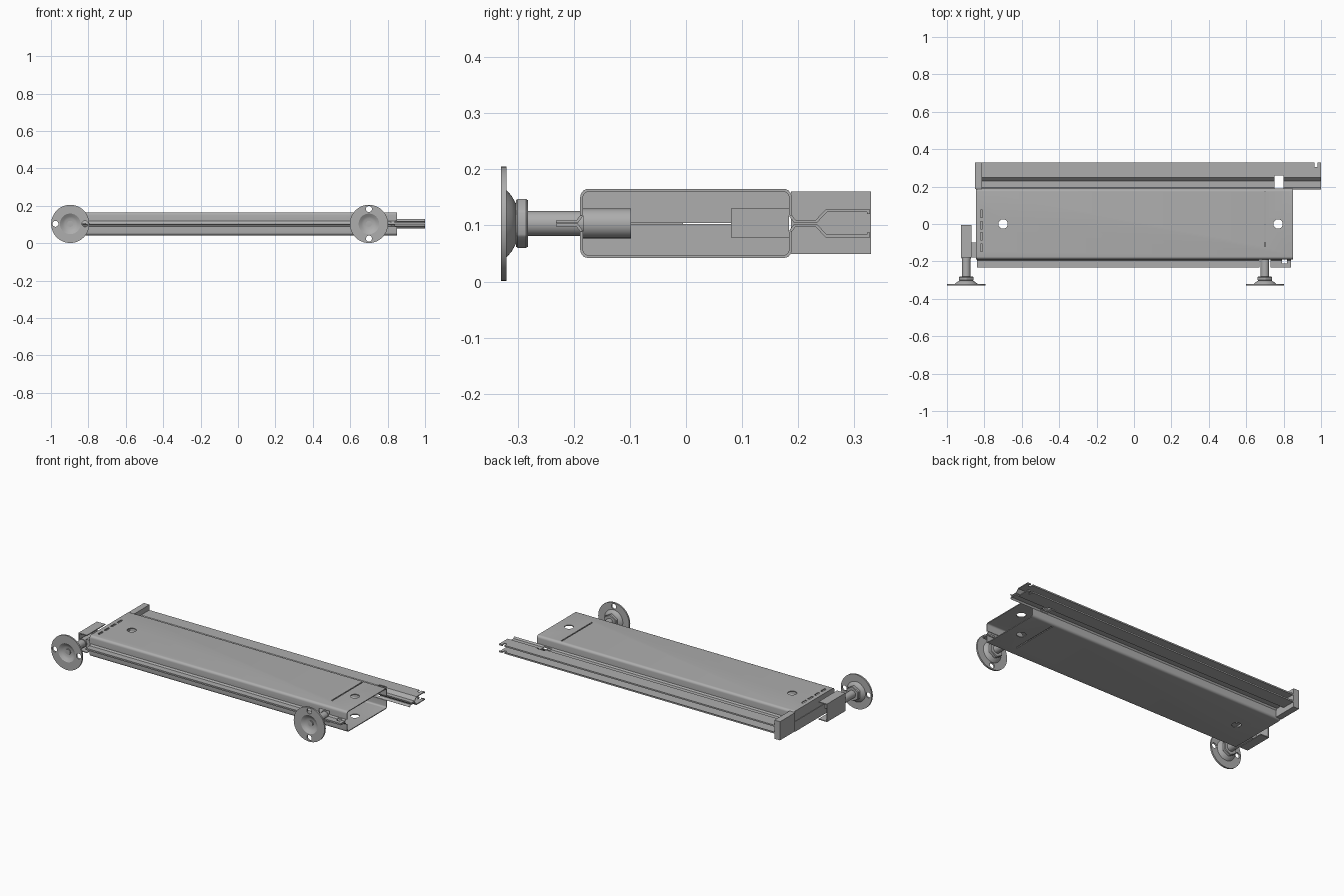
import bpy, bmesh, math
from mathutils import Matrix, Vector

if "Cube" in bpy.data.objects:
    bpy.data.objects.remove(bpy.data.objects["Cube"], do_unlink=True)

MID = 0.1035      # height of the plane of symmetry
SHEET = 0.005     # sheet metal thickness

metal = bpy.data.materials.new("grey_metal")
metal.use_nodes = True
grey = (0.42, 0.42, 0.42, 1)
metal.diffuse_color = grey
metal.node_tree.nodes["Principled BSDF"].inputs["Base Color"].default_value = grey


def make(name, bm, loc=(0, 0, 0)):
    bmesh.ops.recalc_face_normals(bm, faces=bm.faces[:])
    me = bpy.data.meshes.new(name)
    bm.to_mesh(me)
    bm.free()
    me.materials.append(metal)
    ob = bpy.data.objects.new(name, me)
    ob.location = loc
    bpy.context.collection.objects.link(ob)
    return ob


def add_box(bm, x, y, z):
    size = [b - a for a, b in (x, y, z)]
    mid = [(a + b) / 2 for a, b in (x, y, z)]
    bmesh.ops.create_cube(bm, size=1, matrix=Matrix.Translation(mid) @ Matrix.Diagonal(size + [1]))


def add_rod(bm, centre, r, length, axis="Y", sides=32):
    turn = Matrix.Rotation(math.pi / 2, 4, "X") if axis == "Y" else Matrix()
    bmesh.ops.create_cone(bm, cap_ends=True, segments=sides, radius1=r, radius2=r,
                          depth=length, matrix=Matrix.Translation(centre) @ turn)


def box(name, x, y, z):
    bm = bmesh.new()
    add_box(bm, x, y, z)
    return make(name, bm)


def rod(name, x, y0, y1, r, sides=32):
    bm = bmesh.new()
    add_rod(bm, (x, (y0 + y1) / 2, MID), r, y1 - y0, sides=sides)
    return make(name, bm)


def cut(ob, bm):
    """Subtract the cutter mesh, then bake every modifier of the part."""
    cutter = make("cutter", bm)
    cutter.hide_render = True
    mod = ob.modifiers.new("cut", "BOOLEAN")
    mod.operation, mod.solver, mod.object = "DIFFERENCE", "EXACT", cutter
    bake(ob)
    bpy.data.objects.remove(cutter, do_unlink=True)


def bake(ob):
    deps = bpy.context.evaluated_depsgraph_get()
    me = bpy.data.meshes.new_from_object(ob.evaluated_get(deps))
    ob.modifiers.clear()
    ob.data = me


def sheet(name, profile, x0, x1):
    """Folded sheet along x, mirrored above and below the mid plane."""
    bm = bmesh.new()
    rows = [[bm.verts.new((x, y, h)) for y, h in profile] for x in (x0, x1)]
    for i in range(len(profile) - 1):
        bm.faces.new((rows[0][i], rows[0][i + 1], rows[1][i + 1], rows[1][i]))
    ob = make(name, bm, (0, 0, MID))
    thick = ob.modifiers.new("thickness", "SOLIDIFY")
    thick.thickness, thick.offset, thick.use_even_offset = SHEET, 0, True
    ob.modifiers.new("mirror", "MIRROR").use_axis = (False, False, True)
    return ob


# Main deck: two folded shells with rounded corners
W, H, R = 0.186, 0.059, 0.012
arc = [(W - R + R * math.cos(a), H - R + R * math.sin(a))
       for a in (math.pi / 2 * i / 5 for i in range(6))]
half = [(W, 0.014)] + arc
deck = sheet("deck_shell", half + [(-y, h) for y, h in reversed(half)], -0.845, 0.85)
bm = bmesh.new()
for x in (-0.7, 0.77):
    add_rod(bm, (x, 0, MID), 0.025, 0.3, axis="Z")
add_box(bm, (0.697, 0.704), (-0.12, 0.17), (0, 0.3))
add_box(bm, (0.665, 0.735), (-0.22, -0.178), (0.07, 0.137))
for i in range(4):
    y = -0.126 + 0.06 * i
    add_box(bm, (-0.822, -0.81), (y - 0.02, y + 0.02), (0.15, 0.2))
cut(deck, bm)

# Closed end: upper and lower flaps with a slim seam
for name, z in (("lower_end_flap", (0.045, 0.1025)), ("upper_end_flap", (0.1045, 0.162))):
    box(name, (-0.845, -0.84), (-0.184, 0.184), z)
box("end_pocket_plate", (-0.84, -0.835), (0.08, 0.184), (0.078, 0.13))

# Front flange in two lengths, leaving room for the foot
lip = [(-0.235 + 0.003, 0.003), (-0.194, 0.003), (-W, 0.014)]
bake(sheet("front_flange_long", lip, -0.84, 0.67))
short = sheet("front_flange_short", lip, 0.73, 0.84)
bm = bmesh.new()
add_box(bm, (0.792, 0.818), (-0.21, -0.19), (0.05, 0.16))
cut(short, bm)

# Rear forked rail with a window and an end notch
rail = sheet("rear_rail", [(W, 0.014), (0.194, 0.0035), (0.232, 0.0035), (0.25, 0.0225),
                           (0.3255, 0.0225), (0.3255, 0.0165)], -0.815, 1)
bm = bmesh.new()
add_box(bm, (0.75, 0.8), (0.191, 0.26), (0, 0.2))
add_box(bm, (0.965, 0.98), (0.305, 0.35), (0, 0.2))
cut(rail, bm)
box("rail_end_cap", (-0.85, -0.813), (0.187, 0.33), (0.049, 0.16))

# Side bracket: C channel holding the outer foot
box("bracket_outer_wall", (-0.925, -0.92), (-0.178, -0.005), (0.05, 0.157))
for name, z in (("bracket_base", (0.05, 0.055)), ("bracket_top", (0.152, 0.157))):
    box(name, (-0.92, -0.87), (-0.178, -0.005), z)
box("bracket_tab", (-0.875, -0.845), (-0.178, -0.1), (0.075, 0.132))


def foot(label, x, upright):
    """Adjustable foot: pierced disc, nut, threaded stem and collar."""
    profile = [(0, -0.314), (0.028, -0.314), (0.04, -0.32), (0.055, -0.33), (0.102, -0.33),
               (0.102, -0.32), (0.06, -0.32), (0.05, -0.311), (0.034, -0.302), (0, -0.302)]
    bm = bmesh.new()
    vs = [bm.verts.new((r, y, 0)) for r, y in profile]
    edges = [bm.edges.new(pair) for pair in zip(vs, vs[1:])]
    bmesh.ops.spin(bm, geom=vs + edges, cent=(0, 0, 0), axis=(0, 1, 0),
                   angle=2 * math.pi, steps=48)
    bmesh.ops.remove_doubles(bm, verts=bm.verts[:], dist=1e-5)
    disc = make(label + "_foot_disc", bm, (x, 0, MID - 0.0005))
    holes = bmesh.new()
    for s in (-0.079, 0.079):
        shift = Vector((0, 0, s)) if upright else Vector((s, 0, 0))
        add_rod(holes, Vector((x, -0.325, MID)) + shift, 0.016, 0.04, sides=24)
    cut(disc, holes)
    rod(label + "_stem_tip", x, -0.32, -0.31, 0.016)
    bm = bmesh.new()
    add_rod(bm, (0, 0, 0), 0.045, 0.021, sides=6)
    # point one corner of the nut straight up
    top = max(bm.verts, key=lambda v: v.co.z)
    bmesh.ops.rotate(bm, verts=bm.verts[:],
                     matrix=Matrix.Rotation(-math.atan2(top.co.x, top.co.z), 3, "Y"))
    bmesh.ops.bevel(bm, geom=bm.edges[:], offset=0.003, segments=1, affect="EDGES")
    make(label + "_nut", bm, (x, -0.2925, MID))
    rod(label + "_stem", x, -0.303, -0.17, 0.0225)
    rod(label + "_collar", x, -0.184, -0.098, 0.0265)


foot("outer", -0.897, False)
foot("inner", 0.7, True)

# Smooth curved faces while keeping folds crisp
for ob in bpy.context.collection.objects:
    if ob.type == "MESH" and metal.name in ob.data.materials:
        ob.data.shade_smooth()
        ob.data.set_sharp_from_angle(angle=math.radians(30))
